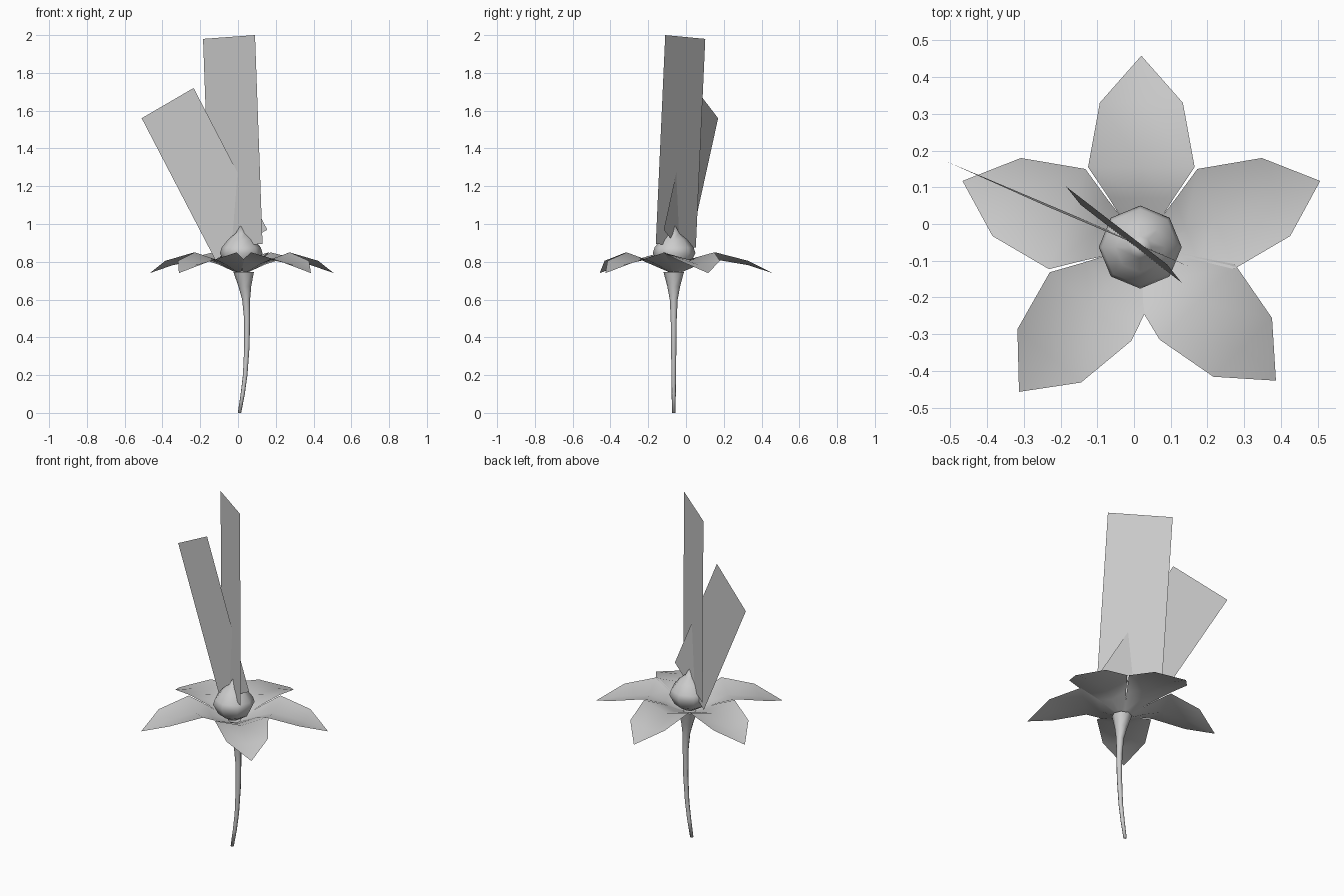
import bpy
import bmesh
from math import sin, cos, pi, radians
from mathutils import Vector

cube = bpy.data.objects.get("Cube")
if cube:
    bpy.data.objects.remove(cube, do_unlink=True)

grey = bpy.data.materials.new("light grey")
grey.use_nodes = True
COLOUR = (0.6, 0.6, 0.6, 1)
grey.diffuse_color = COLOUR
grey.node_tree.nodes["Principled BSDF"].inputs["Base Color"].default_value = COLOUR

CX, CY = 0.02, -0.06


def add_object(name, verts, faces, smooth=True):
    mesh = bpy.data.meshes.new(name)
    mesh.from_pydata(verts, [], faces)
    mesh.materials.append(grey)
    for p in mesh.polygons:
        p.use_smooth = smooth
    obj = bpy.data.objects.new(name, mesh)
    bpy.context.collection.objects.link(obj)
    return obj


def lathe(name, rings, sides):
    """Rings are (x, y, z, radius); neighbouring rings are joined by quads."""
    verts = [(x + r * cos(2 * pi * i / sides), y + r * sin(2 * pi * i / sides), z)
             for x, y, z, r in rings for i in range(sides)]
    faces = []
    for k in range(len(rings) - 1):
        for i in range(sides):
            a, b = k * sides + i, k * sides + (i + 1) % sides
            faces.append((a, b, b + sides, a + sides))
    faces.append(tuple(reversed(range(sides))))
    obj = add_object(name, verts, faces)
    bm = bmesh.new()
    bm.from_mesh(obj.data)
    bmesh.ops.remove_doubles(bm, verts=bm.verts, dist=0.0005)
    bm.to_mesh(obj.data)
    bm.free()
    return obj


# Curved stem, flaring out below the flower
stem = [(0.008, 0, 0.009), (0.025, 0.1, 0.011), (0.038, 0.2, 0.012),
        (0.047, 0.35, 0.014), (0.048, 0.5, 0.016), (0.043, 0.6, 0.021),
        (0.036, 0.67, 0.034), (0.03, 0.745, 0.054)]
lathe("stem", [(x, -0.065, z, r) for x, z, r in stem], 8)

# Pointed bud in the middle
bud = [(0.03, 0.755), (0.085, 0.79), (0.113, 0.845), (0.104, 0.875),
       (0.068, 0.92), (0.03, 0.95), (0.0, 1.0)]
lathe("bud", [(0.017, -0.063, z, r) for r, z in bud], 8)

# Petals: distance out, half width, edge height, centre crease height
ROWS = [(0.03, 0.025, 0.75, 0.742), (0.13, 0.088, 0.81, 0.785),
        (0.215, 0.145, 0.85, 0.812), (0.39, 0.113, 0.805, 0.782)]


def petal(name, angle, wide_right=0, wide_left=0):
    out = Vector((cos(angle), sin(angle), 0))
    side = Vector((-sin(angle), cos(angle), 0))
    base = Vector((CX, CY, 0))
    up = Vector((0, 0, 1))
    verts, faces = [], []
    for k, (r, w, ze, zc) in enumerate(ROWS):
        extra = 0.036 if k == 1 else 0
        verts += [base + out * r - side * (w + extra * wide_right) + up * ze,
                  base + out * r + up * zc,
                  base + out * r + side * (w + extra * wide_left) + up * ze]
    for k in range(len(ROWS) - 1):
        for i in range(2):
            a = k * 3 + i
            faces.append((a, a + 3, a + 4, a + 1))
    last = len(verts)
    verts.append(base + out * 0.518 + up * 0.74)
    faces += [(last - 3, last, last - 2), (last - 2, last, last - 1)]
    return add_object(name, verts, faces)


petal("back_petal", radians(90))
petal("left_petal", radians(20))
petal("right_petal", radians(160))
petal("front_left_petal", radians(-45), wide_right=1)
petal("front_right_petal", radians(-130), wide_left=1)


# Flat upright leaves, each a parallelogram from three corners
def leaf(name, a, b, c):
    a, b, c = Vector(a), Vector(b), Vector(c)
    add_object(name, [a, b, c, a + c - b], [(0, 3, 2, 1)], smooth=False)


leaf("tall_leaf", (-0.185, 0.102, 1.98), (0.09, -0.11, 2.0), (0.13, -0.16, 0.895))
leaf("leaning_leaf", (-0.51, 0.17, 1.56), (-0.235, 0.047, 1.72), (0.155, -0.118, 0.97))
